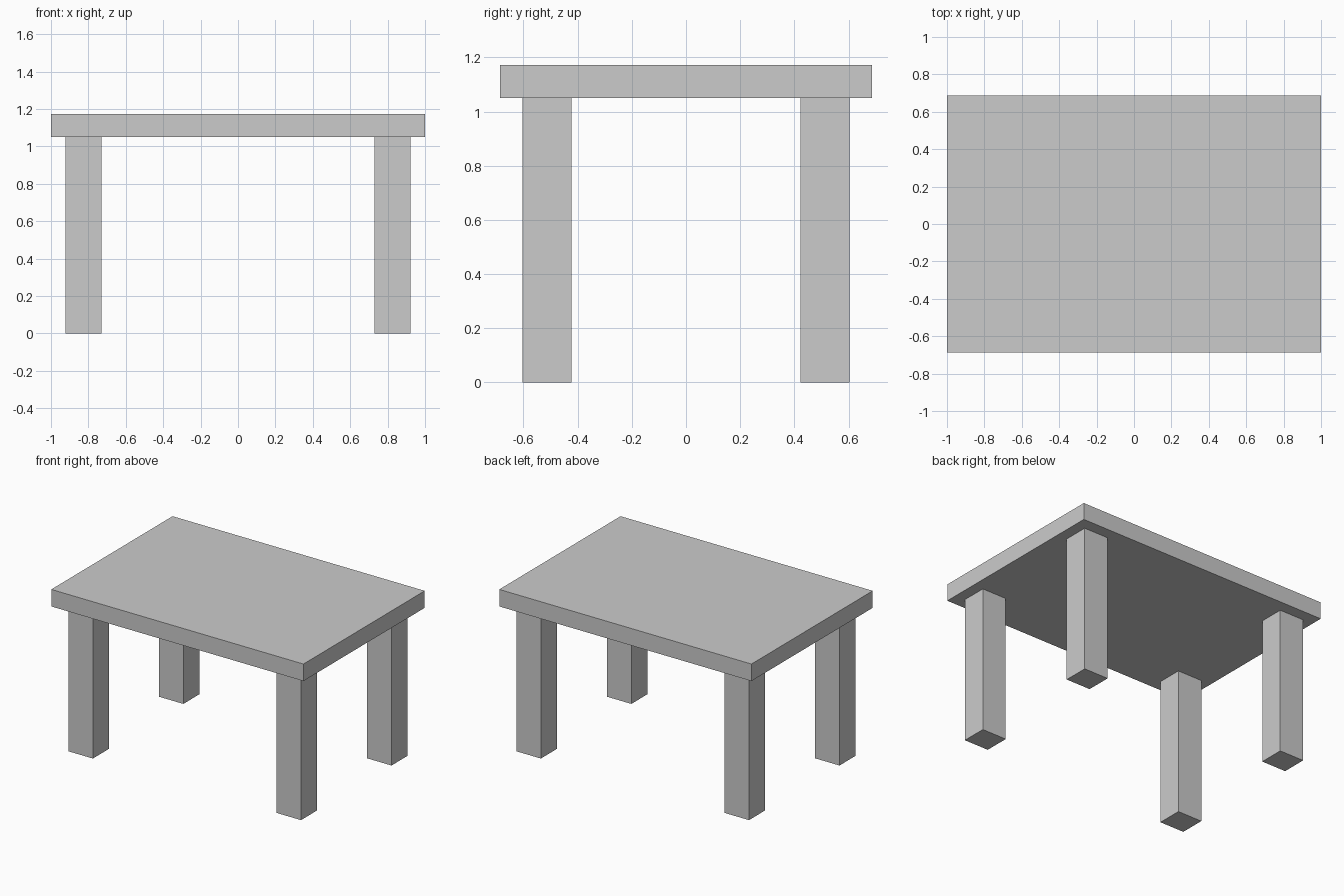
import bpy

if "Cube" in bpy.data.objects:
    bpy.data.objects.remove(bpy.data.objects["Cube"])


def box(name, x, y, z):
    """Add a box from its (min, max) range on each axis."""
    ranges = (x, y, z)
    bpy.ops.mesh.primitive_cube_add(size=1, location=[(a + b) / 2 for a, b in ranges])
    obj = bpy.context.object
    obj.name = name
    obj.scale = [b - a for a, b in ranges]
    bpy.ops.object.transform_apply(location=False, rotation=False, scale=True)
    return obj


TOP_BOTTOM = 1.05

# Tabletop slab
box("tabletop", (-1, 1), (-0.687, 0.687), (TOP_BOTTOM, 1.172))

# Four square-cut legs, inset from the tabletop edges
for side, sx in (("left", -1), ("right", 1)):
    for end, sy in (("front", -1), ("back", 1)):
        x = sorted((sx * 0.729, sx * 0.922))
        y = sorted((sy * 0.422, sy * 0.603))
        box(f"{end}_{side}_leg", x, y, (0, TOP_BOTTOM))
